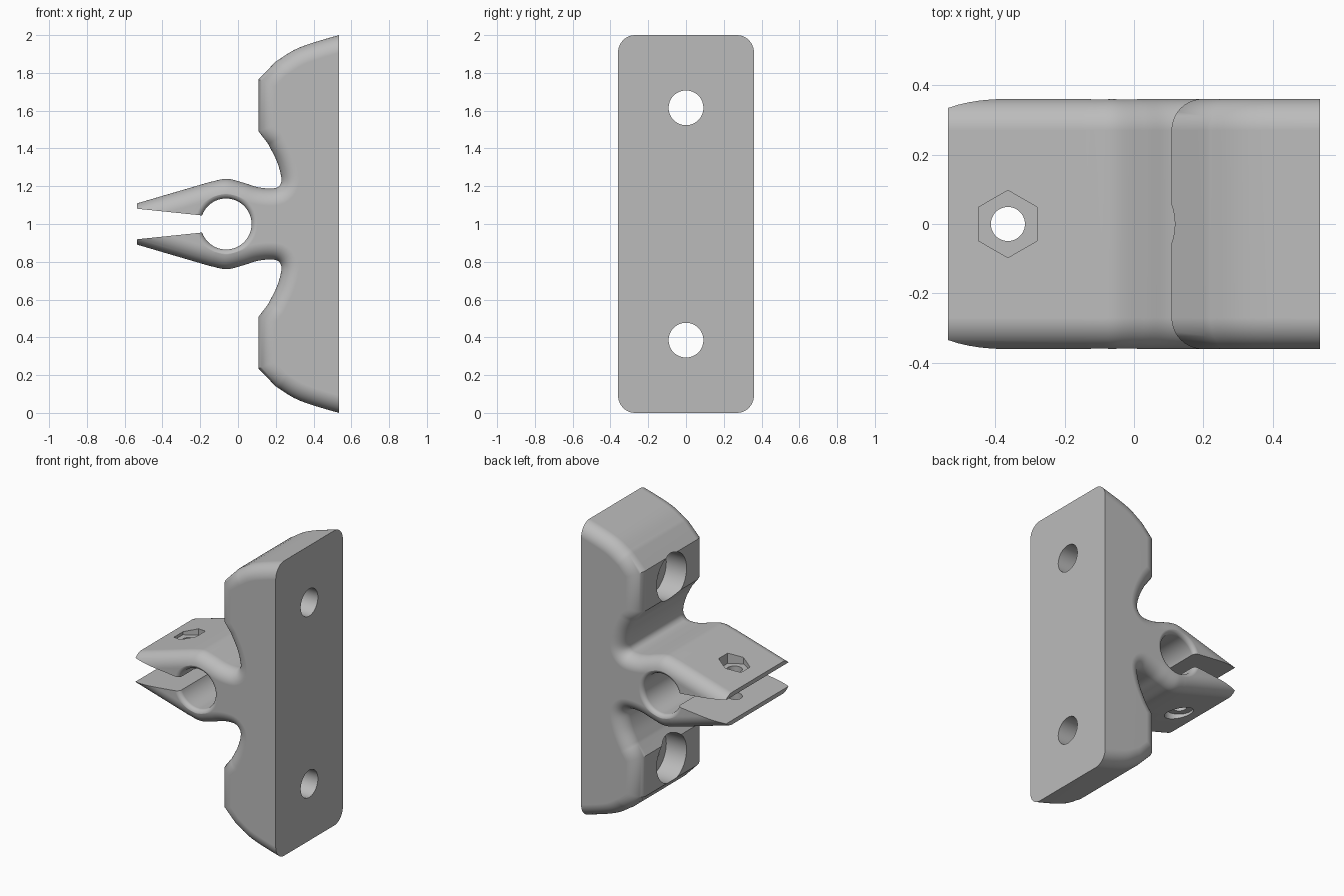
import bpy, bmesh, math
from mathutils import Vector

cube = bpy.data.objects.get("Cube")
if cube:
    bpy.data.objects.remove(cube, do_unlink=True)

MID = 1.0        # height of the symmetry plane
HALF = 0.36      # half depth
ROUND = 0.09     # side edge rounding
BORE_X, BORE_R = -0.063, 0.135


def loft(name, rings):
    """Closed solid through equal-sized rings of points."""
    bm = bmesh.new()
    loops = [[bm.verts.new(p) for p in ring] for ring in rings]
    n = len(loops[0])
    for a, b in zip(loops, loops[1:]):
        for i in range(n):
            j = (i + 1) % n
            bm.faces.new((a[i], a[j], b[j], b[i]))
    bm.faces.new(loops[0])
    bm.faces.new(loops[-1])
    bmesh.ops.recalc_face_normals(bm, faces=bm.faces)
    mesh = bpy.data.meshes.new(name)
    bm.to_mesh(mesh)
    bm.free()
    obj = bpy.data.objects.new(name, mesh)
    bpy.context.collection.objects.link(obj)
    return obj


def spline(points, steps=6):
    """Smooth curve through the given points."""
    p = [Vector(q) for q in points]
    p = [2 * p[0] - p[1]] + p + [2 * p[-1] - p[-2]]
    out = []
    for a, b, c, d in zip(p, p[1:], p[2:], p[3:]):
        for k in range(steps):
            t = k / steps
            out.append(0.5 * (2 * b + (c - a) * t + (2 * a - 5 * b + 4 * c - d) * t ** 2
                              + (3 * b - a - 3 * c + d) * t ** 3))
    return out + [p[-2]]


def inset(path, dist):
    """Move an open path inward with mitred corners."""
    normals = []
    for a, b in zip(path, path[1:]):
        d = (b - a).normalized()
        normals.append(Vector((-d.y, d.x)))
    out = []
    for i, p in enumerate(path):
        n1 = normals[max(i - 1, 0)]
        n2 = normals[min(i, len(normals) - 1)]
        out.append(p + (n1 + n2) * (dist / (1 + n1.dot(n2))))
    return out


def cylinder(name, radius, start, end, sides=64):
    start, end = Vector(start), Vector(end)
    along_x = abs(end.x - start.x) > 0.01
    bpy.ops.mesh.primitive_cylinder_add(
        vertices=sides, radius=radius, depth=(end - start).length,
        location=(start + end) / 2, rotation=(0, math.pi / 2 if along_x else 0, 0))
    obj = bpy.context.object
    obj.name = name
    return obj


def boolean(target, cutter, operation="DIFFERENCE"):
    cutter.hide_render = True
    mod = target.modifiers.new("cut", "BOOLEAN")
    mod.operation, mod.object, mod.solver = operation, cutter, "EXACT"
    bpy.context.view_layer.objects.active = target
    bpy.ops.object.modifier_apply(modifier=mod.name)
    bpy.data.objects.remove(cutter, do_unlink=True)


# Upper outline from mounting plate to jaw tip, relative to the middle
outline = spline([(0.65, 1.025), (0.535, 1.0), (0.325, 0.934), (0.2, 0.86)])
outline += [Vector((0.108, 0.765)), Vector((0.108, 0.492))]
outline += spline([(0.16, 0.424), (0.208, 0.326), (0.23, 0.236), (0.212, 0.196),
                   (0.167, 0.188), (0.1, 0.196), (0.03, 0.218), (-0.06, 0.239),
                   (-0.15, 0.222)])
outline.append(Vector((-0.6, 0.09)))

# Body with rounded side edges
rings = []
STEPS = 10
for side in (-1, 1):
    for k in range(STEPS + 1):
        ang = math.pi / 2 * (k if side > 0 else STEPS - k) / STEPS
        y = side * (HALF - ROUND + ROUND * math.sin(ang))
        half = inset(outline, ROUND * (1 - math.cos(ang)))
        rings.append([(p.x, y, MID + p.y) for p in half]
                     + [(p.x, y, MID - p.y) for p in reversed(half)])
body = loft("clamp_bracket", rings)

# Flat trim of the mounting back and the jaw tips
bpy.ops.mesh.primitive_cube_add(size=1, location=(0, 0, MID))
trim = bpy.context.object
trim.scale = (1.07, 2, 4)
boolean(body, trim, "INTERSECT")

# Tube bore with rounded mouths
LIP = 0.03
mouth = [(HALF - LIP + LIP * math.sin(a), BORE_R + LIP * (1 - math.cos(a)))
         for a in (math.pi / 2 * k / 6 for k in range(7))]
mouth.append((0.5, BORE_R + LIP))
stations = [(-y, r) for y, r in reversed(mouth)] + mouth
turns = [2 * math.pi * (i + 0.5) / 72 for i in range(72)]
boolean(body, loft("bore", [[(BORE_X + r * math.cos(t), y, MID + r * math.sin(t))
                             for t in turns] for y, r in stations]))

# Flared slit between the jaws
slit = [(-0.7, 0.098), (-0.1, 0.036), (-0.1, -0.036), (-0.7, -0.098)]
boolean(body, loft("slit", [[(x, y, MID + z) for x, z in slit] for y in (-0.5, 0.5)]))

# Clamping screw hole, nut pocket above and head recess below
SX = -0.363
boolean(body, cylinder("screw_hole", 0.049, (SX, 0, 0.7), (SX, 0, 1.3)))
boolean(body, cylinder("nut_pocket", 0.097, (SX, 0, MID + 0.115), (SX, 0, 1.4), 6))
boolean(body, cylinder("head_recess", 0.09, (SX, 0, 0.6), (SX, 0, MID - 0.115)))

# Mounting holes with counterbores
for side in (-1, 1):
    z = MID + side * 0.615
    boolean(body, cylinder("mount_hole", 0.092, (-0.1, 0, z), (0.7, 0, z)))
    boolean(body, cylinder("counterbore", 0.16, (-0.1, 0, z), (0.26, 0, z)))

# Single grey plastic
grey = bpy.data.materials.new("grey_plastic")
grey.use_nodes = True
colour = (0.5, 0.5, 0.5, 1)
grey.diffuse_color = colour
grey.node_tree.nodes["Principled BSDF"].inputs["Base Color"].default_value = colour
body.data.materials.clear()
body.data.materials.append(grey)
for face in body.data.polygons:
    face.material_index = 0

# Smooth shading with crisp cut edges
bpy.ops.object.select_all(action="DESELECT")
body.select_set(True)
bpy.context.view_layer.objects.active = body
bpy.ops.object.shade_smooth_by_angle(angle=math.radians(35))
weighted = body.modifiers.new("even_shading", "WEIGHTED_NORMAL")
weighted.keep_sharp = True
